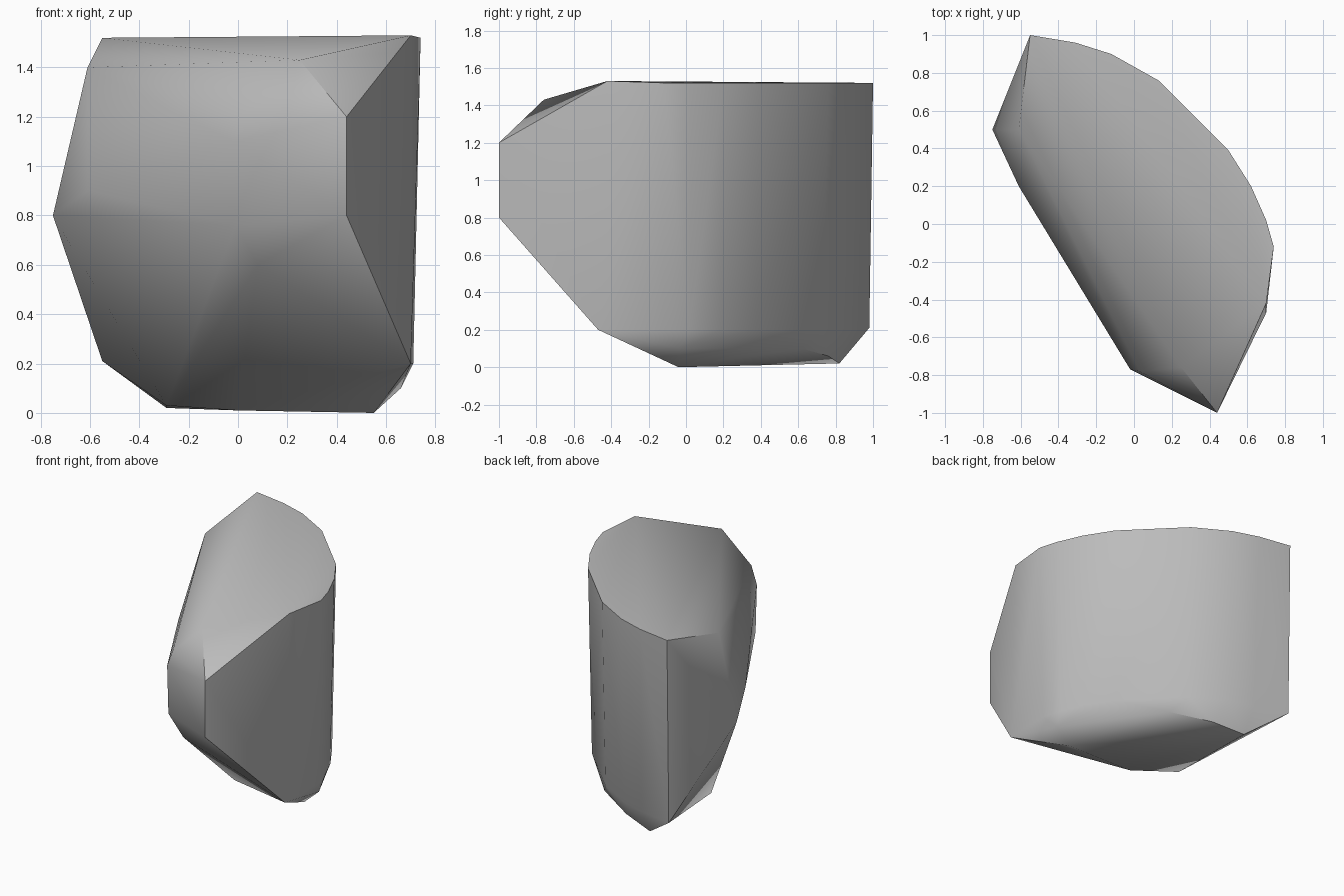
import bpy
import bmesh
import math

# Remove the default cube only
default_cube = bpy.data.objects.get("Cube")
if default_cube:
    bpy.data.objects.remove(default_cube, do_unlink=True)


def make_material(name, colour):
    material = bpy.data.materials.new(name)
    material.use_nodes = True
    material.diffuse_color = colour
    shader = material.node_tree.nodes["Principled BSDF"]
    shader.inputs["Base Color"].default_value = colour
    shader.inputs["Roughness"].default_value = 0.9
    return material


def make_hull(name, points, material, crease_angle):
    """Wrap a convex boulder around its corner points."""
    bm = bmesh.new()
    for point in points:
        bm.verts.new(point)
    hull = bmesh.ops.convex_hull(bm, input=bm.verts[:])
    loose = {item for key in ("geom_interior", "geom_unused")
             for item in hull[key] if isinstance(item, bmesh.types.BMVert)}
    bmesh.ops.delete(bm, geom=list(loose), context="VERTS")
    bmesh.ops.recalc_face_normals(bm, faces=bm.faces[:])
    mesh = bpy.data.meshes.new(name)
    bm.to_mesh(mesh)
    bm.free()
    mesh.materials.append(material)
    rock = bpy.data.objects.new(name, mesh)
    bpy.context.scene.collection.objects.link(rock)
    bpy.ops.object.select_all(action="DESELECT")
    rock.select_set(True)
    bpy.context.view_layer.objects.active = rock
    bpy.ops.object.shade_smooth_by_angle(angle=math.radians(crease_angle))
    return rock


# Curved back wall: one rim profile, repeated lower down with a slight taper
rim = [(-.31, .96), (-.12, .9), (.13, .76), (.5, .39),
       (.62, .2), (.7, .02), (.74, -.12)]
rim_height, foot_height, taper = 1.52, .2, .96
back_wall = [(x, y, rim_height) for x, y in rim]
back_wall += [(x * taper, y * taper, foot_height) for x, y in rim]

# Vertical corners at both ends of the back wall
back_corners = [(-.55, 1, 1.52), (-.55, .98, .21),
                (.7, -.42, 1.53), (.7, -.47, .2)]

# Sharp front prow and the facet beside it
prow = [(.44, -1, 1.2), (.44, -1, .8), (.25, -.76, 1.43), (.03, -.78, 1.22),
        (-.02, -.77, 1.1), (-.01, -.77, .76), (.08, -.73, .6)]

# Side point with its sloping shoulder
side_point = [(-.75, .5, .8), (-.61, .5, 1.4), (-.61, .2, .9)]

# Base with its chamfered back edge
base = [(0, -.04, .01), (.55, -.04, 0), (-.29, .82, .02), (-.29, .13, .03),
        (.66, -.03, .1), (.21, .62, .1), (-.06, .76, .06)]

stone_grey = make_material("stone grey", (.5, .5, .5, 1))
make_hull("boulder", back_wall + back_corners + prow + side_point + base,
          stone_grey, crease_angle=40)
